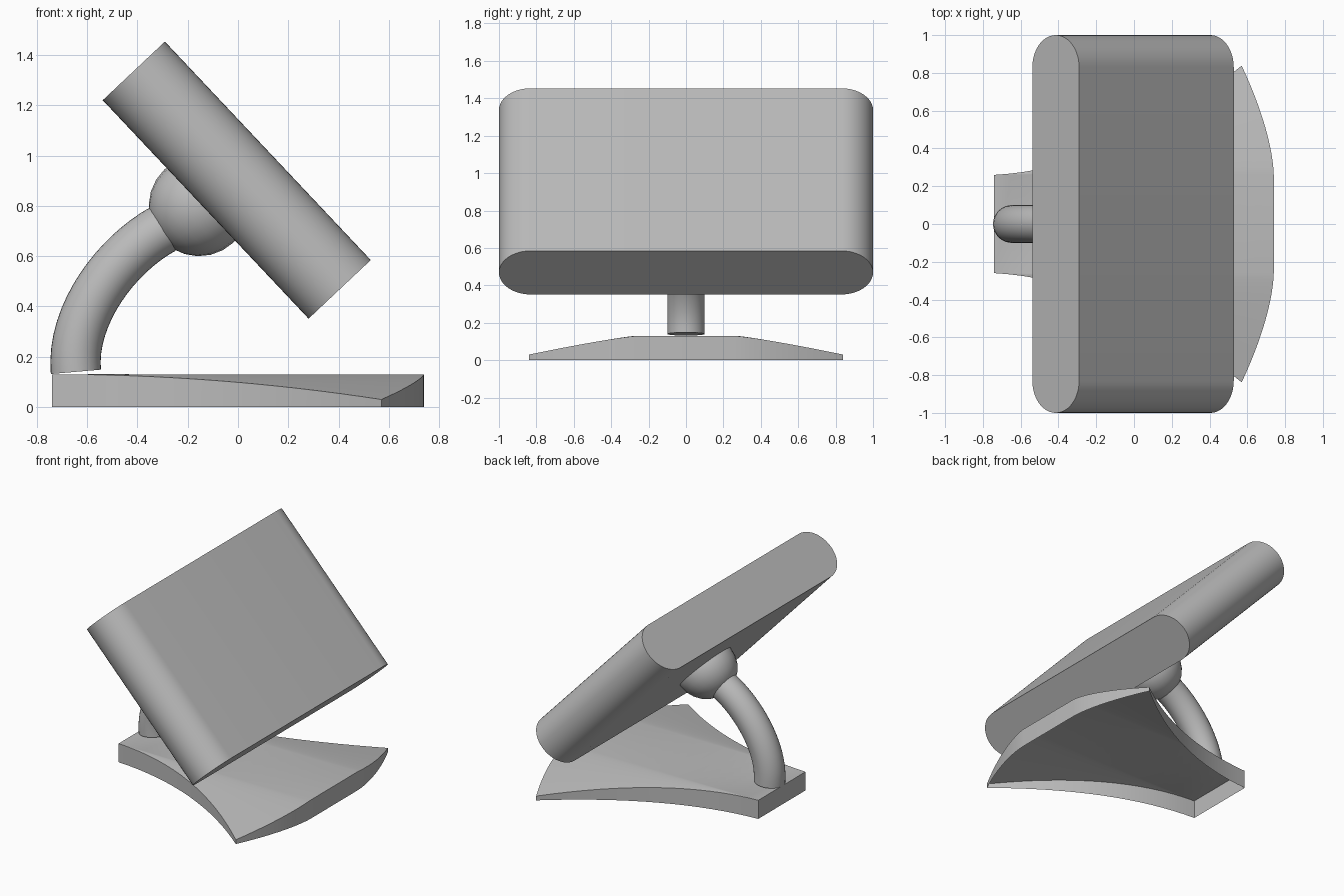
import bpy, bmesh, math
from mathutils import Vector, Matrix

old = bpy.data.objects.get("Cube")
if old:
    bpy.data.objects.remove(old, do_unlink=True)

GREY = (0.5, 0.5, 0.5, 1)
mat = bpy.data.materials.new("plain grey")
mat.use_nodes = True
mat.diffuse_color = GREY
mat.node_tree.nodes["Principled BSDF"].inputs["Base Color"].default_value = GREY

TILT = math.radians(46.7)


def finish(bm, name, angle=35):
    """Turn a bmesh into a smooth-shaded object with sharp edges kept."""
    bmesh.ops.recalc_face_normals(bm, faces=bm.faces)
    mesh = bpy.data.meshes.new(name)
    bm.to_mesh(mesh)
    bm.free()
    mesh.materials.append(mat)
    obj = bpy.data.objects.new(name, mesh)
    bpy.context.collection.objects.link(obj)
    bpy.ops.object.select_all(action='DESELECT')
    obj.select_set(True)
    bpy.context.view_layer.objects.active = obj
    bpy.ops.object.shade_smooth_by_angle(angle=math.radians(angle))
    return obj


def loft(bm, rows, closed):
    """Skin a list of point rows with quads."""
    grid = [[bm.verts.new(p) for p in row] for row in rows]
    n = len(rows[0])
    for a, b in zip(grid, grid[1:]):
        for j in range(n if closed else n - 1):
            k = (j + 1) % n
            bm.faces.new((a[j], a[k], b[k], b[j]))
    return grid


# Screen housing: stadium outline swept along the slope
def screen_housing():
    radius, half_len, steps = 0.17, 0.597, 24
    outline = []
    for side in (1, -1):
        for i in range(steps + 1):
            a = math.pi * i / steps - math.pi / 2
            outline.append((side * (1 - radius + radius * math.cos(a)),
                            side * radius * math.sin(a)))
    place = Matrix.Translation((-0.005, 0, 0.9025)) @ Matrix.Rotation(TILT, 4, 'Y')
    bm = bmesh.new()
    ends = loft(bm, [[place @ Vector((x, y, z)) for y, z in outline]
                     for x in (-half_len, half_len)], True)
    for end in ends:
        bm.faces.new(end)
    finish(bm, "screen_housing")


# Ball joint behind the screen
def ball_joint():
    bm = bmesh.new()
    place = Matrix.Translation((-0.155, 0, 0.8)) @ Matrix.Rotation(TILT, 4, 'Y')
    bmesh.ops.create_uvsphere(bm, u_segments=24, v_segments=12, radius=0.2, matrix=place)
    finish(bm, "ball_joint", 60)


# Curved arm: round tube along a bent path
def arm():
    p = [Vector(v) for v in ((-0.645, 0, 0.14), (-0.665, 0, 0.37),
                             (-0.48, 0, 0.61), (-0.295, 0, 0.71))]
    steps, sides, radius = 16, 32, 0.1
    rows = []
    for i in range(steps + 1):
        t = i / steps
        s = 1 - t
        centre = s**3 * p[0] + 3 * s * s * t * p[1] + 3 * s * t * t * p[2] + t**3 * p[3]
        along = (s * s * (p[1] - p[0]) + 2 * s * t * (p[2] - p[1])
                 + t * t * (p[3] - p[2])).normalized()
        across = Vector((0, 1, 0))
        out = along.cross(across)
        rows.append([centre + radius * (math.cos(a) * across + math.sin(a) * out)
                     for a in (math.tau * j / sides for j in range(sides))])
    bm = bmesh.new()
    for end in loft(bm, rows, True)[::steps]:
        bm.faces.new(end)
    finish(bm, "arm")


# Flared foot: flat centre strip, drooping side wings, thin walls, open underneath
def foot():
    back, front, inner, top = -0.74, 0.74, 0.26, 0.13
    tip = Vector((0.57, 0.845, 0.03))
    root = Vector((front, inner, top))

    def front_edge(v):
        return Vector((front - (front - tip.x) * v**1.6,
                       inner + (tip.y - inner) * v,
                       top - (top - tip.z) * v**1.2))

    def wing(u, v):
        t = u * (tip.x - back)
        side = Vector((back + t, inner + 0.055 * t + 0.295 * t * t, top - 0.0583 * t * t))
        ridge = Vector((back + u * (front - back), inner, top))
        bulge = front_edge(v) - root.lerp(tip, v)
        return ridge.lerp(side, v) + u * bulge

    steps = 16
    rows = []
    for i in range(steps + 1):
        half = [wing(i / steps, j / steps) for j in range(steps + 1)]
        rows.append([Vector((q.x, -q.y, q.z)) for q in reversed(half)] + half)
    bm = bmesh.new()
    loft(bm, rows, False)
    bmesh.ops.remove_doubles(bm, verts=bm.verts, dist=0.0005)
    rim = [e for e in bm.edges if e.is_boundary]
    skirt = bmesh.ops.extrude_edge_only(bm, edges=rim)["geom"]
    for v in skirt:
        if isinstance(v, bmesh.types.BMVert):
            v.co.z = 0
    finish(bm, "foot")


screen_housing()
ball_joint()
arm()
foot()
